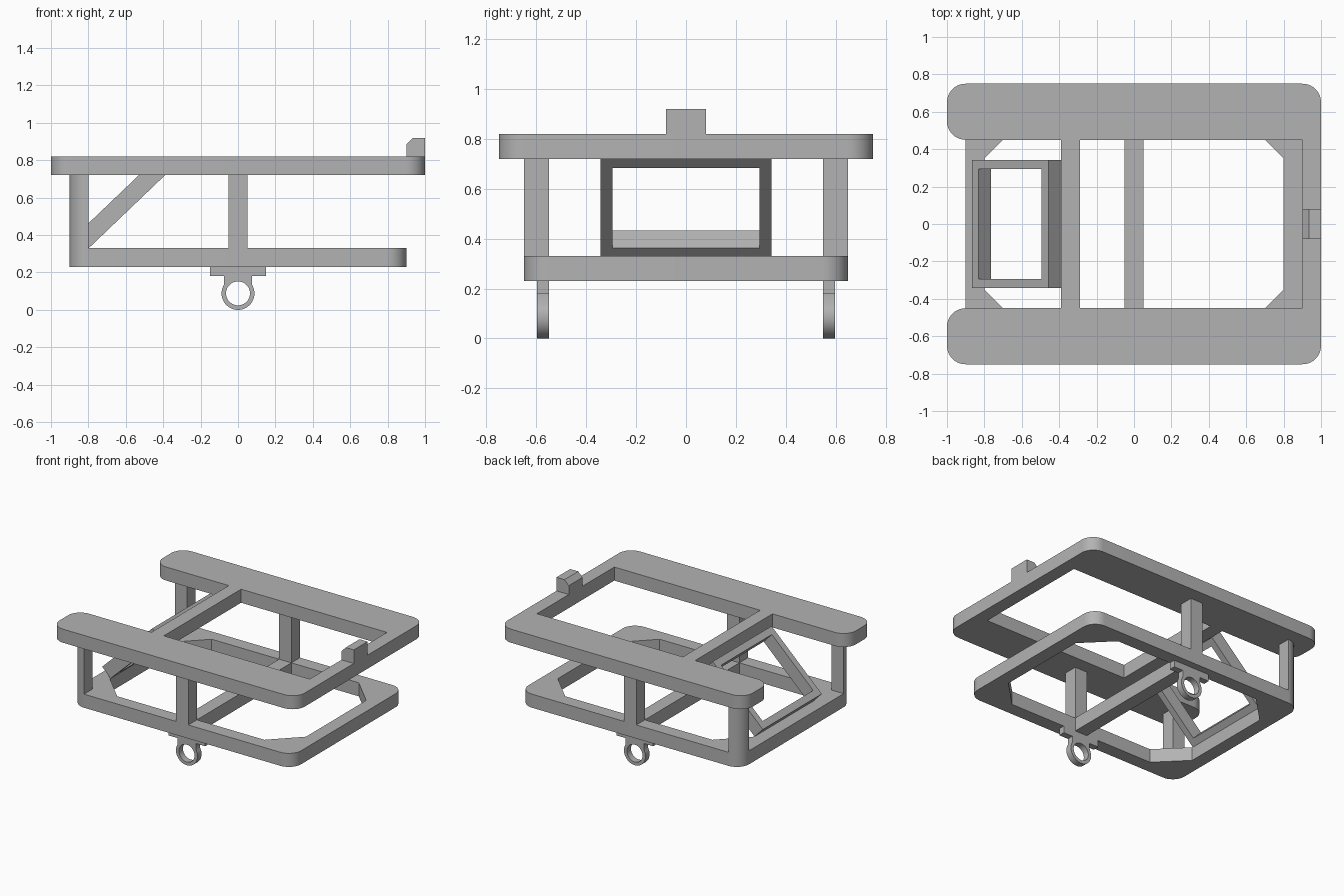
import bpy, bmesh
from math import sin, cos, pi, radians
from mathutils import Vector

cube = bpy.data.objects.get("Cube")
if cube:
    bpy.data.objects.remove(cube, do_unlink=True)

GREY = (0.45, 0.45, 0.45, 1)
grey = bpy.data.materials.new("plain grey")
grey.use_nodes = True
grey.diffuse_color = GREY
grey.node_tree.nodes["Principled BSDF"].inputs["Base Color"].default_value = GREY


def rounded(corners, steps=10):
    """Closed outline from (x, y, radius) square corners."""
    pts = []
    for i, (x, y, r) in enumerate(corners):
        p = Vector((x, y))
        if not r:
            pts.append(p)
            continue
        a = (Vector(corners[i - 1][:2]) - p).normalized()
        b = (Vector(corners[(i + 1) % len(corners)][:2]) - p).normalized()
        c = p + (a + b) * r
        for k in range(steps + 1):
            t = pi / 2 * k / steps
            pts.append(c - (b * cos(t) + a * sin(t)) * r)
    return pts


def rect(x0, y0, x1, y1, r=0):
    return rounded([(x0, y0, r), (x1, y0, r), (x1, y1, r), (x0, y1, r)])


def arc(cx, cy, r, start, end, steps):
    return [(cx + r * cos(radians(start + (end - start) * k / steps)),
             cy + r * sin(radians(start + (end - start) * k / steps)))
            for k in range(steps + 1)]


def prism(name, loops, lo, hi, axis="Z"):
    """Extrude an outline with optional holes along Z or Y."""
    def place(p, h):
        return (p[0], p[1], h) if axis == "Z" else (p[0], h, p[1])
    bm = bmesh.new()
    edges = []
    for loop in loops:
        vs = [bm.verts.new(place(p, lo)) for p in loop]
        edges += [bm.edges.new((vs[i - 1], vs[i])) for i in range(len(vs))]
    normal = place((0, 0), 1)
    bmesh.ops.triangle_fill(bm, edges=edges, use_beauty=True, normal=normal)
    res = bmesh.ops.extrude_face_region(bm, geom=bm.faces[:], use_keep_orig=True)
    verts = [g for g in res["geom"] if isinstance(g, bmesh.types.BMVert)]
    bmesh.ops.translate(bm, verts=verts, vec=Vector(normal) * (hi - lo))
    bmesh.ops.recalc_face_normals(bm, faces=bm.faces[:])
    mesh = bpy.data.meshes.new(name)
    bm.to_mesh(mesh)
    bm.free()
    mesh.materials.append(grey)
    ob = bpy.data.objects.new(name, mesh)
    bpy.context.collection.objects.link(ob)
    bpy.ops.object.select_all(action="DESELECT")
    ob.select_set(True)
    bpy.context.view_layer.objects.active = ob
    bpy.ops.object.shade_smooth_by_angle(angle=radians(30))
    return ob


# Upper plate: two wide rails, one end bar and one cross bar
upper = rounded([(-1, -.75, .1), (1, -.75, .1), (1, .75, .1), (-1, .75, .1),
                 (-1, .45, .1), (-.39, .45, 0), (-.39, -.45, 0), (-1, -.45, .1)])
prism("upper_frame", [upper, rect(-.29, -.45, .9, .45)], .72, .82)

# Lower plate: two openings with chamfered outer corners
opening = [(.05, -.55), (.6, -.55), (.8, -.35), (.8, .35), (.6, .55), (.05, .55)]
prism("lower_frame", [rect(-.9, -.65, .9, .65, .1), opening,
                      [(-x, y) for x, y in opening]], .23, .33)

# Chamfered catch on the end bar
prism("end_catch", [[(.9, .82), (.9, .885), (.935, .92), (1, .92), (1, .82)]],
      -.08, .08, "Y")

# Posts and hanging rings on both sides
ring = ([(.075, .18), (.15, .18), (.15, .23), (-.15, .23), (-.15, .18), (-.075, .18)]
        + arc(0, .088, .088, 150, 390, 40))
hole = arc(0, .088, .064, 0, 350, 35)
for side, s in (("left", 1), ("right", -1)):
    y0, y1 = sorted((s * .55, s * .65))
    prism(side + "_middle_post", [rect(-.05, y0, .05, y1)], .33, .72)
    corner = rounded([(-.8, s * .55, 0), (-.8, s * .65, 0),
                      (-.9, s * .65, .1), (-.9, s * .55, 0)][:4])
    prism(side + "_corner_post", [corner], .33, .72)
    r0, r1 = sorted((s * .55, s * .597))
    prism(side + "_hanger_ring", [ring, hole], r0, r1, "Y")

# Sloping window frame between the plates
slope = prism("sloping_frame", [rect(0, -.343, .566, .343),
                                rect(.05, -.295, .516, .295)], 0, .097)
slope.location = (-.8, 0, .328)
slope.rotation_euler = (0, -radians(43.7), 0)
